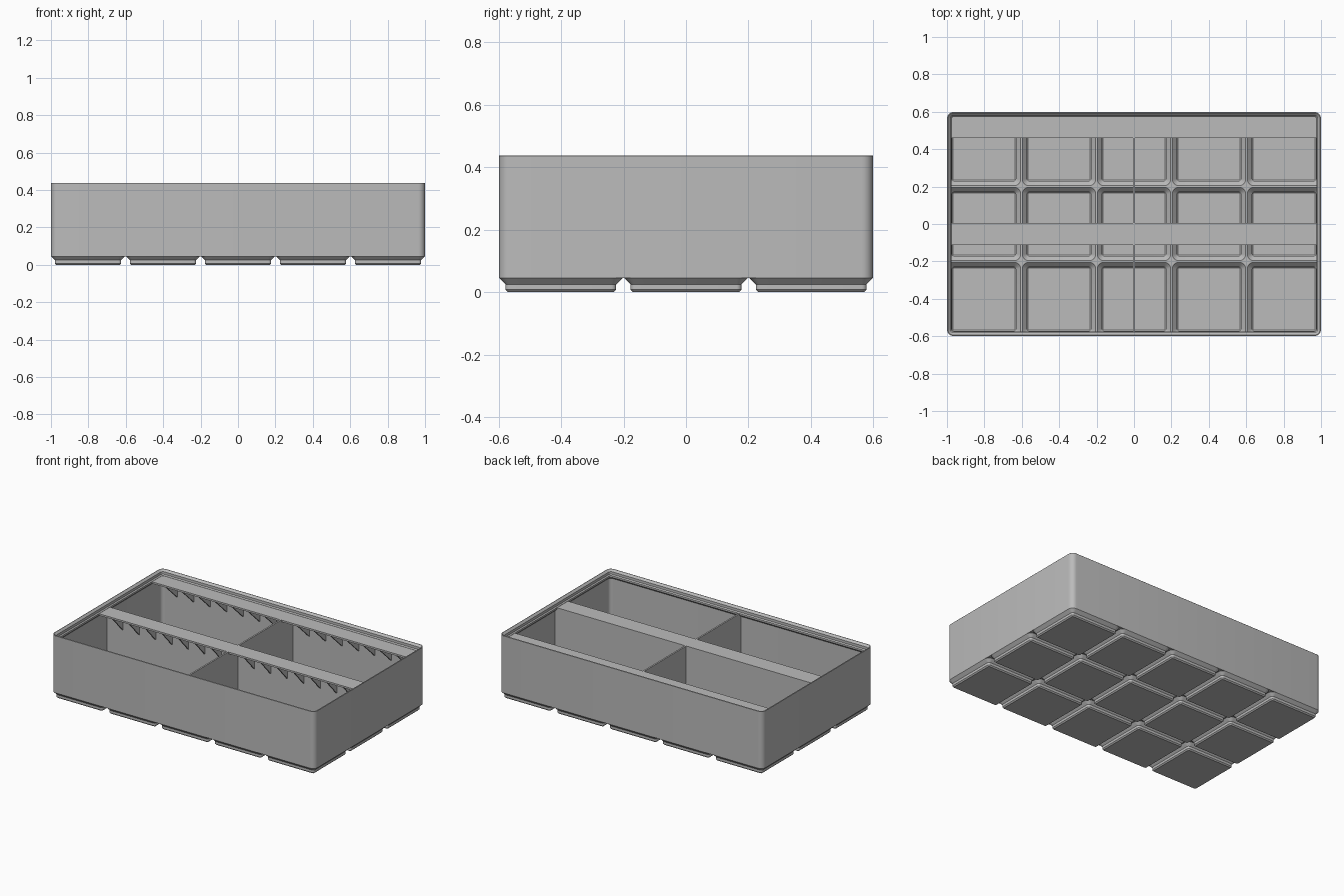
import bpy, bmesh, math
from mathutils import Vector

if "Cube" in bpy.data.objects:
    bpy.data.objects.remove(bpy.data.objects["Cube"])

PITCH, COLS, ROWS = 0.401, 5, 3
HX, HY, R = 1.0, 0.599, 0.036      # outer half sizes and corner radius
WALL, TOP = 0.0115, 0.4            # wall thickness, height of dividers and tabs
BASE = 0.0453                      # height of the feet
SEG = 6

grey = bpy.data.materials.new("light grey plastic")
grey.use_nodes = True
COLOUR = (0.5, 0.5, 0.5, 1)
grey.diffuse_color = COLOUR
grey.node_tree.nodes["Principled BSDF"].inputs["Base Color"].default_value = COLOUR


def finish(name, bm, fix_normals=False):
    bmesh.ops.dissolve_degenerate(bm, dist=1e-5, edges=bm.edges)
    if fix_normals:
        bmesh.ops.recalc_face_normals(bm, faces=bm.faces)
    mesh = bpy.data.meshes.new(name)
    bm.to_mesh(mesh)
    bm.free()
    mesh.materials.append(grey)
    obj = bpy.data.objects.new(name, mesh)
    bpy.context.collection.objects.link(obj)
    bpy.ops.object.select_all(action="DESELECT")
    obj.select_set(True)
    bpy.context.view_layer.objects.active = obj
    bpy.ops.object.shade_smooth_by_angle(angle=math.radians(30))


def keep_inside(x, y, inset):
    """Pull a point back onto the rounded outline of the box."""
    r = R - inset
    cx = max(-(HX - R), min(HX - R, x))
    cy = max(-(HY - R), min(HY - R, y))
    d = Vector((x - cx, y - cy))
    if d.length > r:
        d *= r / d.length
    return cx + d.x, cy + d.y


def ring(bm, cx, cy, hx, hy, r, z, inset=0.0):
    verts = []
    for k, (sx, sy) in enumerate(((1, 1), (-1, 1), (-1, -1), (1, -1))):
        for i in range(SEG + 1):
            a = (k + i / SEG) * math.pi / 2
            x = cx + sx * (hx - r) + r * math.cos(a)
            y = cy + sy * (hy - r) + r * math.sin(a)
            verts.append(bm.verts.new((*keep_inside(x, y, inset), z)))
    return verts


def loft(bm, rings):
    for a, b in zip(rings, rings[1:]):
        for i in range(len(a)):
            j = (i + 1) % len(a)
            bm.faces.new((a[i], a[j], b[j], b[i]))


def prism(bm, outline, offset):
    """Extrude a closed outline by an offset vector."""
    face = bm.faces.new([bm.verts.new(p) for p in outline])
    out = bmesh.ops.extrude_face_region(bm, geom=[face], use_keep_orig=True)
    moved = [v for v in out["geom"] if isinstance(v, bmesh.types.BMVert)]
    bmesh.ops.translate(bm, verts=moved, vec=offset)


def centres(n):
    return [(i - (n - 1) / 2) * PITCH for i in range(n)]


# Outer wall with the stacking lip, as (inset, height) around the box
bm = bmesh.new()
wall_profile = [(0, BASE), (0, 0.436), (0.002, 0.438), (0.005, 0.438),
                (0.0181, 0.4249), (0.0181, 0.4077), (0.0248, 0.401),
                (0.0248, 0.3895), (WALL, 0.376), (WALL, BASE)]
loft(bm, [ring(bm, 0, 0, HX - d, HY - d, R - d, z) for d, z in wall_profile])
finish("wall_and_lip", bm)

# Feet underneath and the matching pockets inside, as (half size, radius, height)
foot_profile = [(0.17, 0.008, 0), (0.1776, 0.0155, 0.0076), (0.1776, 0.0155, 0.0248),
                (0.198, R, BASE), (PITCH / 2, 0.0005, BASE)]
pocket_profile = [(PITCH / 2, 0.0005, 0.056), (0.196, 0.034, 0.056), (0.17, 0.01, 0.03),
                  (0.17, 0.01, 0.0155), (0.166, 0.006, 0.0115)]
feet, pockets = bmesh.new(), bmesh.new()
for cx in centres(COLS):
    for cy in centres(ROWS):
        rings = [ring(feet, cx, cy, h, h, r, z) for h, r, z in foot_profile]
        loft(feet, rings)
        feet.faces.new(rings[0][::-1])
        rings = [ring(pockets, cx, cy, h, h, r, z, WALL) for h, r, z in pocket_profile]
        loft(pockets, rings)
        pockets.faces.new(rings[-1])
finish("feet", feet)
finish("floor_pockets", pockets)


# Divider walls whose lower edge follows the pockets
def divider(name, n, half, place, offset):
    lower = [(0.196, 0.053), (0.174, 0.03), (0.174, 0.008)]
    path = [(-half, TOP)]
    for c in centres(n):
        path += [(c - h, z) for h, z in lower] + [(c + h, z) for h, z in lower[::-1]]
    path.append((half, TOP))
    bm = bmesh.new()
    prism(bm, [place(max(-half, min(half, u)), z) for u, z in path], offset)
    finish(name, bm, True)


THICK = 0.011
divider("long_divider", COLS, HX - 0.008, lambda u, z: (u, -THICK / 2, z), (0, THICK, 0))
divider("cross_divider", ROWS, HY - 0.008, lambda u, z: (-THICK / 2, u, z), (THICK, 0, 0))

# Label tabs with triangular support ribs
DEPTH, PLATE, RIB = 0.118, 0.012, 0.01
for name, back in (("middle", 0.005), ("rear", HY - 0.02)):
    front = back - DEPTH
    half = HX - 0.008
    bm = bmesh.new()
    outline = [(front, TOP), (back, TOP), (back, TOP - PLATE), (front, TOP - PLATE)]
    prism(bm, [(-half, y, z) for y, z in outline], (2 * half, 0, 0))
    finish(name + "_label_tab", bm, True)

    bm = bmesh.new()
    wall_y = 0 if name == "middle" else HY - 0.008
    outline = [(front + 0.004, TOP - PLATE), (wall_y, TOP - PLATE),
               (wall_y, TOP - PLATE - DEPTH)]
    for i in range(-7, 8):
        if i:
            prism(bm, [(i * 0.125 - RIB / 2, y, z) for y, z in outline], (RIB, 0, 0))
    finish(name + "_tab_ribs", bm, True)
